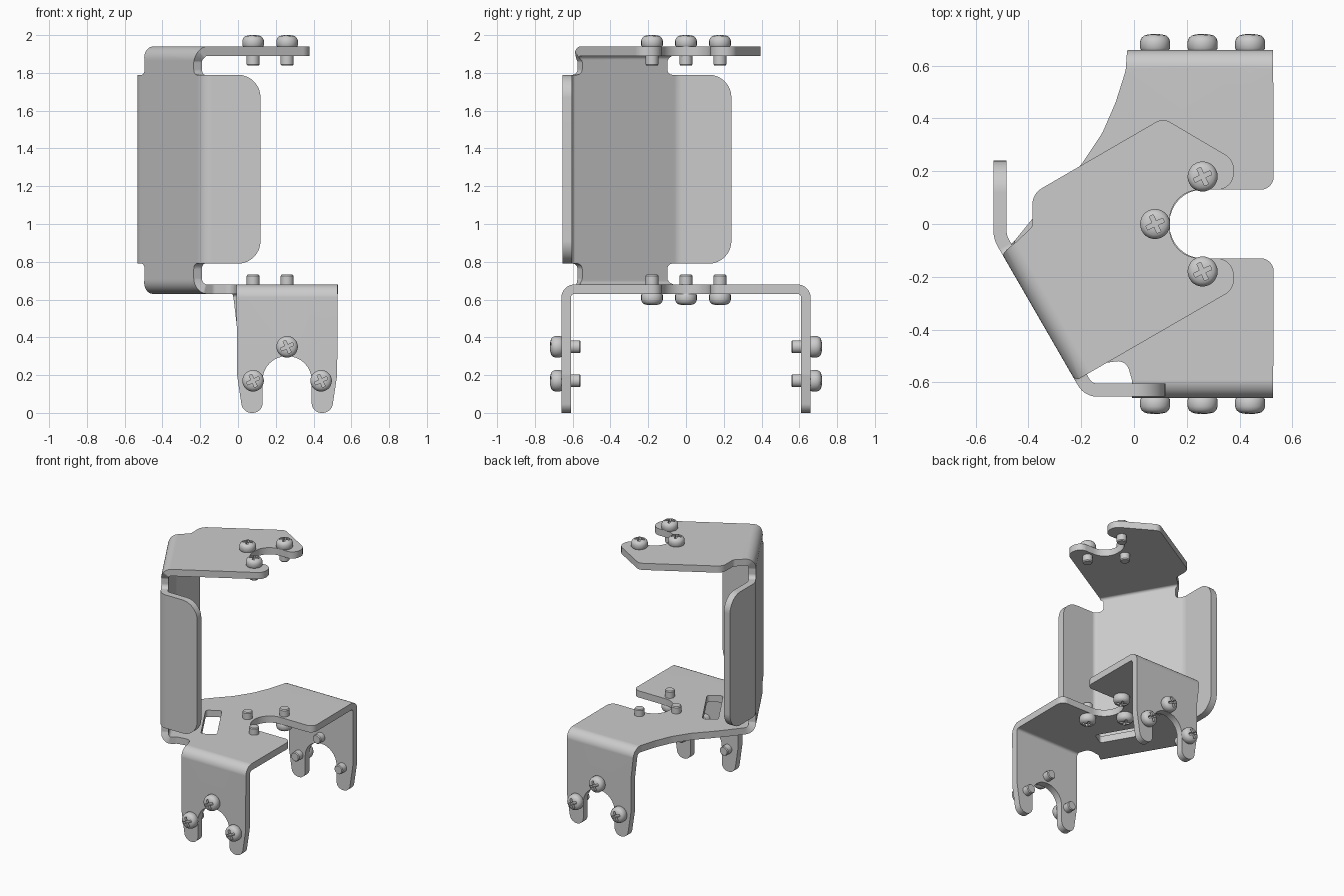
import bpy, bmesh, math
from mathutils import Vector, Matrix

if "Cube" in bpy.data.objects:
    bpy.data.objects.remove(bpy.data.objects["Cube"])

U = Vector((0.5, -math.sqrt(0.75), 0))      # along the slanted web
N = Vector((math.sqrt(0.75), 0.5, 0))       # web normal, pointing inward
Z0, R, NB, T = 0.655, 0.045, -0.42, 0.05    # plate mid height, bend radius, web bend line, thickness
ARC = R * math.pi / 2
TOP = 1.241                                 # distance from web bend to top bend


# Flat-pattern coordinates: web (u, height), top plate (x, y), side flange (x, height)
def W(u, z, r=0):
    p = U * u + N * (NB - (z - Z0 - R + ARC))
    return (p.x, p.y, r)


def P(x, y, r=0):
    v = Vector((x, y, 0))
    p = U * v.dot(U) + N * (NB - (TOP + ARC + v.dot(N) - NB))
    return (p.x, p.y, r)


def F(side, x, z, r=0):
    return (x, side * (0.59 + ARC + Z0 - R - z), r)


def rounded(pts, seg=8):
    """Polygon with each corner (x, y, radius) filleted."""
    out = []
    for i, (x, y, r) in enumerate(pts):
        c = Vector((x, y))
        a = Vector(pts[i - 1][:2]) - c
        b = Vector(pts[(i + 1) % len(pts)][:2]) - c
        ang = a.angle(b)
        if r == 0 or ang > 3.1:
            out.append(c)
            continue
        tan = min(r / math.tan(ang / 2), a.length * 0.49, b.length * 0.49)
        r = tan * math.tan(ang / 2)
        a.normalize()
        b.normalize()
        mid = c + (a + b).normalized() * (r / math.sin(ang / 2))
        v0, v1 = c + a * tan - mid, c + b * tan - mid
        sweep = v0.angle(v1)
        for k in range(seg + 1):
            f = k / seg
            out.append(mid + (v0 * math.sin((1 - f) * sweep) + v1 * math.sin(f * sweep)) / math.sin(sweep))
    return out


def finish(ob, angle=35):
    bpy.ops.object.select_all(action='DESELECT')
    ob.select_set(True)
    bpy.context.view_layer.objects.active = ob
    for m in list(ob.modifiers):
        bpy.ops.object.modifier_apply(modifier=m.name)
    bpy.ops.object.shade_smooth_by_angle(angle=math.radians(angle))


def new_object(name, bm):
    me = bpy.data.meshes.new(name)
    bm.to_mesh(me)
    bm.free()
    ob = bpy.data.objects.new(name, me)
    bpy.context.collection.objects.link(ob)
    return ob


# Flat pattern of the whole bracket
def flange(s):
    return [F(s, .525, .2, .1), F(s, .495, 0, .055), F(s, .39, 0, .055), F(s, .39, .3, .13),
            F(s, .13, .3, .13), F(s, .13, 0, .055), F(s, .025, 0, .055), F(s, -.005, .2, .1)]


outline = [(.53, -.13, .05), (.135, -.13, .125), (.135, .13, .125), (.53, .13, .05)]
outline += flange(1)
outline += [F(1, -.005, .45), F(1, -.025, .62), (-.032, .58, .1), (-.07, .46, .2), (-.12, .345, .2),
            (-.2, .225, .2), (-.3, .12, .2), (-.385, .02, .1), (-.45, -.06, .03)]
outline += [W(-.14, .71, .02), W(-.14, .79, .03), W(-.5, .79, .12), W(-.5, 1.79, .12),
            W(-.14, 1.79, .03), W(-.14, 1.86, .02)]
outline += [P(-.47, -.09), P(-.385, -.01, .03), P(-.385, .115, .07), P(.11, .402, .05), P(.385, .24, .07),
            P(.37, .13, .07), P(.135, .13, .125), P(.135, -.13, .125), P(.37, -.13, .07), P(.385, -.244, .07)]
outline += [W(.404, 1.9), W(.38, 1.86, .02), W(.38, 1.79, .03), W(.745, 1.79, .12),
            W(.745, .79, .12), W(.38, .79, .03), W(.38, .71, .02)]
outline += [(-.175, -.565, 0), (-.13, -.53, .04), (-.03, -.515, .06), (-.008, -.59, 0)]
outline += flange(-1)[::-1]
slot = [(*(U * u + N * n).xy, .02) for u, n in
        ((-.055, -.225), (.325, -.225), (.325, -.115), (-.055, -.115))]

bm = bmesh.new()
for loop in (outline, slot):
    vs = [bm.verts.new((p.x, p.y, 0)) for p in rounded(loop)]
    for i in range(len(vs)):
        bm.edges.new((vs[i - 1], vs[i]))
bmesh.ops.remove_doubles(bm, verts=bm.verts[:], dist=1e-4)
bmesh.ops.triangle_fill(bm, use_beauty=True, use_dissolve=False, edges=bm.edges[:], normal=(0, 0, 1))


# Folds, outermost first: point, direction, radius, angle, up/down, region
def height(c):
    return NB - c.dot(N)


def on_web(c):
    return c.x < -.05 and height(c) > 0


def on_wing(c):
    return on_web(c) and .14 < height(c) < 1.18


Y = Vector((0, 1, 0))
folds = [
    (N * (NB - TOP), -N, R, 90, 1, lambda c: on_web(c) and height(c) > TOP),
    (U * .424, U, .06, 60, 1, lambda c: on_wing(c) and c.dot(U) > .42),
    (U * -.184, -U, .1, 30, 1, lambda c: on_wing(c) and c.dot(U) < -.18),
    (N * NB, -N, R, 90, 1, on_web),
    (Y * .59, Y, R, 90, -1, lambda c: c.y > .58),
    (Y * -.59, -Y, R, 90, -1, lambda c: c.y < -.58 and c.x > -.05),
]
for p, d, r, a, s, sel in folds:
    for k in range(9):
        bmesh.ops.bisect_plane(bm, geom=bm.verts[:] + bm.edges[:] + bm.faces[:], dist=1e-5,
                               plane_co=p + d * (r * math.radians(a) * k / 8), plane_no=d)
bmesh.ops.recalc_face_normals(bm, faces=bm.faces[:])
flat = [(v, v.co.copy()) for v in bm.verts]
for p, d, r, a, s, sel in folds:
    for v, c in flat:
        t = (v.co - p).dot(d)
        if t <= 0 or not sel(c):
            continue
        h = v.co.z * s
        th = min(t / r, math.radians(a))
        rest = t - th * r
        v.co += d * ((r - h) * math.sin(th) + rest * math.cos(th) - t)
        v.co.z = s * (r - (r - h) * math.cos(th) + rest * math.sin(th))
for v in bm.verts:
    v.co.z += Z0
bracket = new_object("folded_bracket", bm)
sol = bracket.modifiers.new("thickness", 'SOLIDIFY')
sol.thickness, sol.offset = T, 0
finish(bracket)
wn = bracket.modifiers.new("normals", 'WEIGHTED_NORMAL')
wn.keep_sharp = True

# Pan-head screw with a cross recess, seat at z = 0
bm = bmesh.new()
prof = [(0, .06), (.025, .059), (.042, .054), (.052, .045), (.057, .032), (.057, .006), (.053, 0),
        (.034, 0), (.034, -.095), (.029, -.102), (0, -.102)]
vs = [bm.verts.new((x, 0, z)) for x, z in prof]
es = [bm.edges.new(e) for e in zip(vs, vs[1:])]
bmesh.ops.spin(bm, geom=vs + es, cent=(0, 0, 0), axis=(0, 0, 1), angle=2 * math.pi, steps=28)
bmesh.ops.remove_doubles(bm, verts=bm.verts[:], dist=1e-5)
bmesh.ops.recalc_face_normals(bm, faces=bm.faces[:])
screw = new_object("screw", bm)
cutters = []
for k in range(2):
    bm = bmesh.new()
    bmesh.ops.create_cube(bm, size=1, matrix=Matrix.Rotation(math.radians(25 + 90 * k), 4, 'Z')
                          @ Matrix.Translation((0, 0, .065)) @ Matrix.Diagonal((.07, .016, .06, 1)))
    cut = new_object("recess_cutter", bm)
    cut.hide_render = True
    m = screw.modifiers.new("recess", 'BOOLEAN')
    m.operation, m.object, m.solver = 'DIFFERENCE', cut, 'EXACT'
    cutters.append(cut)
finish(screw)
for c in cutters:
    bpy.data.objects.remove(c)

# Screws placed in threes around each notch
places = []
for x, y in ((.08, 0), (.26, .18), (.26, -.18)):
    places.append(("top_screw", (x, y, 1.94), (0, 0, 0)))
    places.append(("plate_screw", (x, y, .63), (math.pi, 0, 0)))
for x, z in ((.08, .17), (.26, .35), (.44, .17)):
    places.append(("front_flange_screw", (x, -.66, z), (math.pi / 2, 0, 0)))
    places.append(("back_flange_screw", (x, .66, z), (-math.pi / 2, 0, 0)))
for name, loc, rot in places:
    ob = bpy.data.objects.new(name, screw.data)
    ob.location, ob.rotation_euler = loc, rot
    bpy.context.collection.objects.link(ob)
bpy.data.objects.remove(screw)
